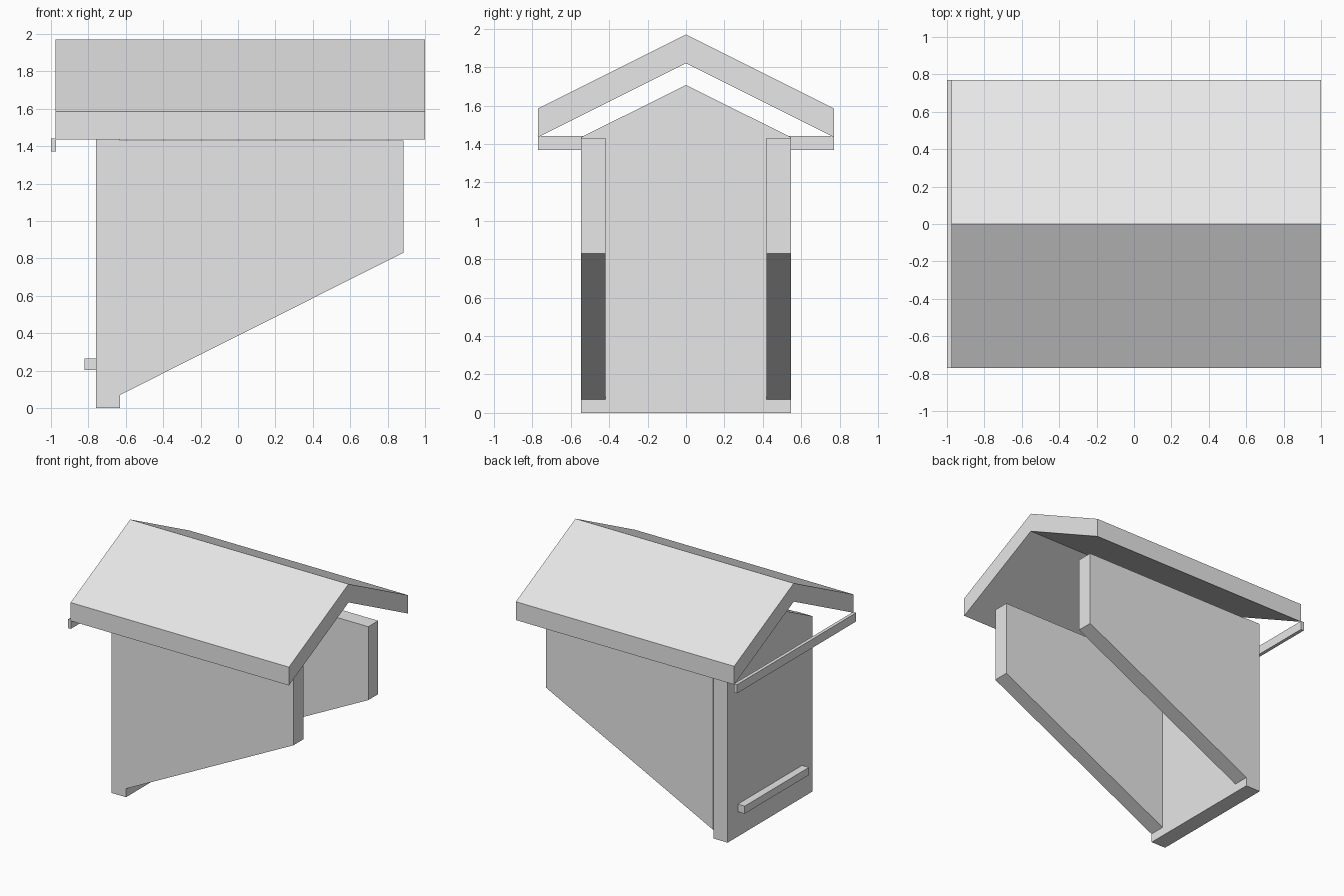
import bpy
import bmesh
from mathutils import Vector

if "Cube" in bpy.data.objects:
    bpy.data.objects.remove(bpy.data.objects["Cube"], do_unlink=True)

grey = bpy.data.materials.new("plain_grey")
grey.use_nodes = True
grey.diffuse_color = (0.8, 0.8, 0.8, 1)
grey.node_tree.nodes["Principled BSDF"].inputs["Base Color"].default_value = (0.8, 0.8, 0.8, 1)


def extrude_profile(name, points, depth):
    """Build a flat-sided solid from an outline swept along the depth vector."""
    bm = bmesh.new()
    face = bm.faces.new([bm.verts.new(p) for p in points])
    swept = bmesh.ops.extrude_face_region(bm, geom=[face])
    verts = [g for g in swept["geom"] if isinstance(g, bmesh.types.BMVert)]
    bmesh.ops.translate(bm, verts=verts, vec=Vector(depth))
    bmesh.ops.recalc_face_normals(bm, faces=bm.faces)
    mesh = bpy.data.meshes.new(name)
    bm.to_mesh(mesh)
    bm.free()
    mesh.materials.append(grey)
    obj = bpy.data.objects.new(name, mesh)
    bpy.context.collection.objects.link(obj)
    return obj


def along_x(name, outline, x0, x1):
    return extrude_profile(name, [(x0, y, z) for y, z in outline], (x1 - x0, 0, 0))


def bar(name, x0, x1, half_width, z0, z1):
    outline = [(-half_width, z0), (half_width, z0), (half_width, z1), (-half_width, z1)]
    return along_x(name, outline, x0, x1)


# Gabled roof: a bent slab of constant vertical thickness
along_x("roof", [(-0.77, 1.435), (0, 1.82), (0.77, 1.435),
                 (0.77, 1.585), (0, 1.97), (-0.77, 1.585)], -0.975, 1.0)

# Upright end panel with a pointed top
along_x("end_panel", [(-0.547, 0), (0.547, 0), (0.547, 1.435),
                      (0, 1.707), (-0.547, 1.435)], -0.76, -0.63)

# Pair of side walls with sloping lower edges
wall = [(-0.63, 0.07), (0.885, 0.83), (0.885, 1.43), (-0.63, 1.43)]
for name, side in (("right_wall", -1), ("left_wall", 1)):
    extrude_profile(name, [(x, side * 0.42, z) for x, z in wall], (0, side * 0.128, 0))

# Rail below the roof edge and ledge low on the end panel
bar("eave_rail", -1.0, -0.973, 0.77, 1.37, 1.441)
bar("panel_ledge", -0.822, -0.76, 0.415, 0.203, 0.265)
